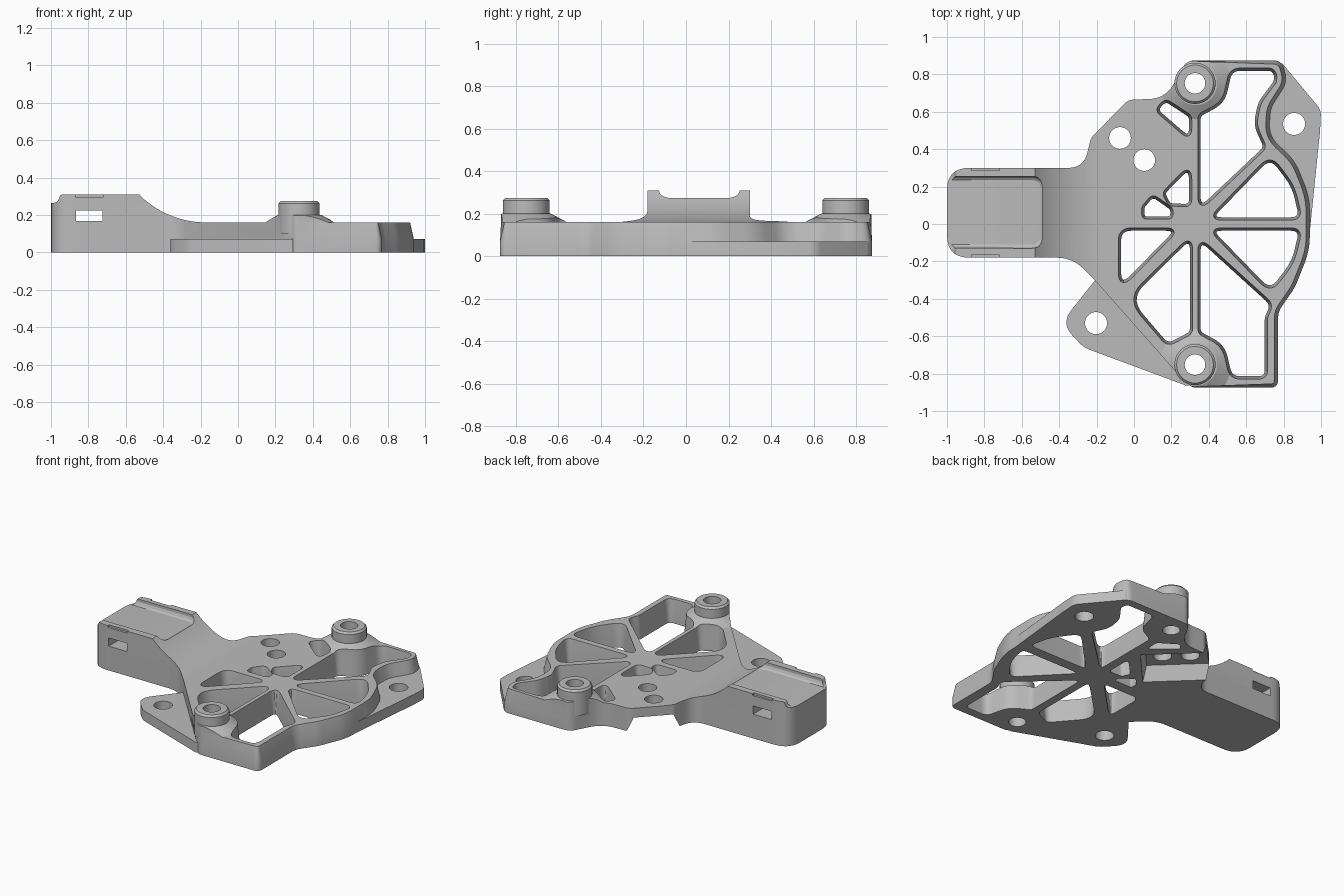
import bpy, bmesh, math
from mathutils import Vector, Matrix

cube = bpy.data.objects.get("Cube")
if cube:
    bpy.data.objects.remove(cube)

grey = bpy.data.materials.new("plain grey")
grey.use_nodes = True
grey.diffuse_color = (0.5, 0.5, 0.5, 1)
grey.node_tree.nodes["Principled BSDF"].inputs["Base Color"].default_value = (0.5, 0.5, 0.5, 1)


def rounded(points, steps=7):
    """Polygon of (x, y, radius) corners -> counter-clockwise rounded outline."""
    out, n = [], len(points)
    for i, (x, y, r) in enumerate(points):
        p = Vector((x, y))
        a = Vector(points[i - 1][:2]) - p
        b = Vector(points[(i + 1) % n][:2]) - p
        if r == 0:
            out.append(p)
            continue
        half = a.angle(b) / 2
        t = min(r / math.tan(half), a.length * 0.49, b.length * 0.49)
        s, e = p + a.normalized() * t, p + b.normalized() * t
        for k in range(steps + 1):
            u = k / steps
            out.append(s * (1 - u) ** 2 + p * 2 * u * (1 - u) + e * u * u)
    area = sum(out[i - 1].x * q.y - q.x * out[i - 1].y for i, q in enumerate(out))
    return out if area > 0 else out[::-1]


def circle(x, y, r, n=40):
    return [Vector((x + r * math.cos(math.tau * i / n), y + r * math.sin(math.tau * i / n))) for i in range(n)]


def offset(loop, d, min_x):
    out = []
    for i, p in enumerate(loop):
        q = (loop[(i + 1) % len(loop)] - loop[i - 1]).normalized()
        w = min(1, max(0, (p.x - min_x) * 8))
        out.append(p + Vector((q.y, -q.x)) * d * w)
    return out


def prism(name, loop, levels, min_x=-9, sideways=False):
    """Stack the outline at (height, outward offset) levels; sideways runs along y."""
    bm = bmesh.new()
    rings = []
    for z, d in levels:
        ring = offset(loop, d, min_x)
        rings.append([bm.verts.new((p.x, z, p.y) if sideways else (p.x, p.y, z)) for p in ring])
    n = len(loop)
    for lo, hi in zip(rings, rings[1:]):
        for i in range(n):
            bm.faces.new((lo[i - 1], lo[i], hi[i], hi[i - 1]))
    bm.faces.new(rings[0][::-1])
    bm.faces.new(rings[-1])
    bmesh.ops.recalc_face_normals(bm, faces=bm.faces)
    mesh = bpy.data.meshes.new(name)
    bm.to_mesh(mesh)
    bm.free()
    ob = bpy.data.objects.new(name, mesh)
    bpy.context.collection.objects.link(ob)
    return ob


def box(x0, x1, y0, y1, z0, z1):
    loop = [Vector(c) for c in ((x0, y0), (x1, y0), (x1, y1), (x0, y1))]
    return prism("box_cutter", loop, [(z0, 0), (z1, 0)])


def combine(target, tool, operation):
    mod = target.modifiers.new("combine", "BOOLEAN")
    mod.operation, mod.object, mod.solver = operation, tool, "EXACT"
    bpy.context.view_layer.objects.active = target
    bpy.ops.object.modifier_apply(modifier=mod.name)
    bpy.data.objects.remove(tool)


# Main plate with its arm, drafted on the rim side
plate = rounded([
    (-1, -.18, .12), (-.33, -.18, .2), (-.21, -.3, .05), (.25, -.82, .08), (.31, -.875, .06),
    (.77, -.875, .04), (.77, -.47, .12), (.86, -.34, .3), (.94, -.14, .4), (.94, .14, .4),
    (.86, .34, .3), (.72, .47, .15), (.73, .62, .15), (.82, .76, .12), (.79, .875, .06),
    (.28, .875, .08), (.17, .67, .16), (-.03, .665, .08), (-.23, .46, .06), (-.27, .3, .2),
    (-1, .3, .12)])
body = prism("bracket_body", plate, [(0, 0), (.07, 0), (.16, -.02), (.4, -.02)], min_x=.3)

# Side profile: lip, concave ramp and flat deck
radius, ramp_x, deck = .507, -.17, .16
ramp = []
for i in range(15):
    a = math.radians(45.2) * (1 - i / 14)
    ramp.append((ramp_x - radius * math.sin(a), deck + radius * (1 - math.cos(a)), 0))
side = rounded([(-1.1, -.1, 0), (-1.1, .265, 0), (-.965, .265, .03), (-.95, .308, .01)]
               + ramp + [(1.2, deck, 0), (1.2, -.1, 0)])
keep = prism("side_profile", side, [(-1, 0), (1, 0)], sideways=True)
for s in (-1, 1):
    combine(keep, prism("boss_flare", circle(.33, s * .75, .19), [(.1, 0), (.16, 0), (.2, -.075)]), "UNION")
combine(body, keep, "INTERSECT")

# Thin mounting ears
back_ear = rounded([(.7, .8, 0), (.785, .868, .02), (1.0, .61, .08), (.995, .5, .1), (.932, -.12, 0), (.75, 0, 0)])
front_ear = rounded([(-.2, -.29, .02), (-.39, -.53, .16), (-.27, -.66, .14), (.3, -.872, .02), (.3, -.75, 0)])
for loop in (back_ear, front_ear):
    combine(body, prism("ear", loop, [(0, 0), (.07, 0)]), "UNION")

# Round bosses
for s in (-1, 1):
    combine(body, prism("boss", circle(.326, s * .752, .11), [(.1, 0), (.262, 0), (.275, -.012)]), "UNION")

# Tray between the arm lips
tray = rounded([(-1.2, -.11, 0), (-.5, -.11, .05), (-.5, .235, .05), (-1.2, .235, 0)])
combine(body, prism("tray", tray, [(.266, 0), (.274, .012), (.29, .02), (.4, .02)]), "DIFFERENCE")

# Clip windows through the arm and shallow notches on the lips
combine(body, box(-.865, -.725, -.5, .6, .168, .225), "DIFFERENCE")
for y0, y1 in ((-.3, -.165), (.285, .4)):
    combine(body, box(-.87, -.72, y0, y1, .296, .4), "DIFFERENCE")

# Tapered slot under the plate, open on the diagonal edge
slot = [Vector(p) for p in ((.045, .14), (.275, .39), (-.13, .78), (-.36, .53))]
combine(body, prism("slot", slot, [(-.05, 0), (0, 0), (.095, -.05)]), "DIFFERENCE")

# Windows between the spokes
windows = [
    [(.35, .08, .03), (.70, .41, .04), (.645, .53, .15), (.67, .65, .15), (.76, .77, .08),
     (.745, .825, .04), (.52, .825, .06), (.48, .65, .14), (.35, .58, .04)],
    [(.35, -.08, .03), (.735, -.43, .05), (.705, -.5, .06), (.705, -.82, .04),
     (.52, -.82, .06), (.48, -.65, .14), (.35, -.58, .04)],
    [(.305, -.07, .03), (-.03, -.4, .12), (.18, -.645, .05), (.305, -.58, .04)],
    [(.23, -.03, .025), (-.075, -.03, .06), (-.075, -.34, .035)],
    [(.3, .31, .03), (.16, .165, .03), (.19, .105, .03), (.3, .1, .03)],
    [(.05, .035, .02), (.05, .09, .03), (.1, .15, .03), (.2, .08, .03), (.2, .035, .02)],
    [(.12, .61, .03), (.17, .66, .03), (.3, .575, .04), (.3, .455, .03)],
]
for s in (-1, 1):
    windows.append([(.41, s * .03, .025), (.89, s * .03, .04), (.85, s * .2, .3), (.73, s * .36, .06)])
draft = [(-.1, -.006), (.02, -.006), (.16, .009), (.5, .009)]
for w in windows:
    combine(body, prism("window", rounded(w), draft), "DIFFERENCE")

# Bolt holes
holes = [(.326, .752, .055), (.326, -.752, .055), (.856, .535, .059), (-.203, -.53, .059),
         (-.075, .46, .058), (.055, .342, .058)]
for x, y, r in holes:
    combine(body, prism("hole", circle(x, y, r), [(-.1, 0), (.5, 0)]), "DIFFERENCE")

# Finish
body.data.materials.clear()
body.data.materials.append(grey)
for poly in body.data.polygons:
    poly.material_index = 0
bpy.ops.object.select_all(action="DESELECT")
body.select_set(True)
bpy.context.view_layer.objects.active = body
bpy.ops.object.shade_smooth_by_angle(angle=math.radians(25))
